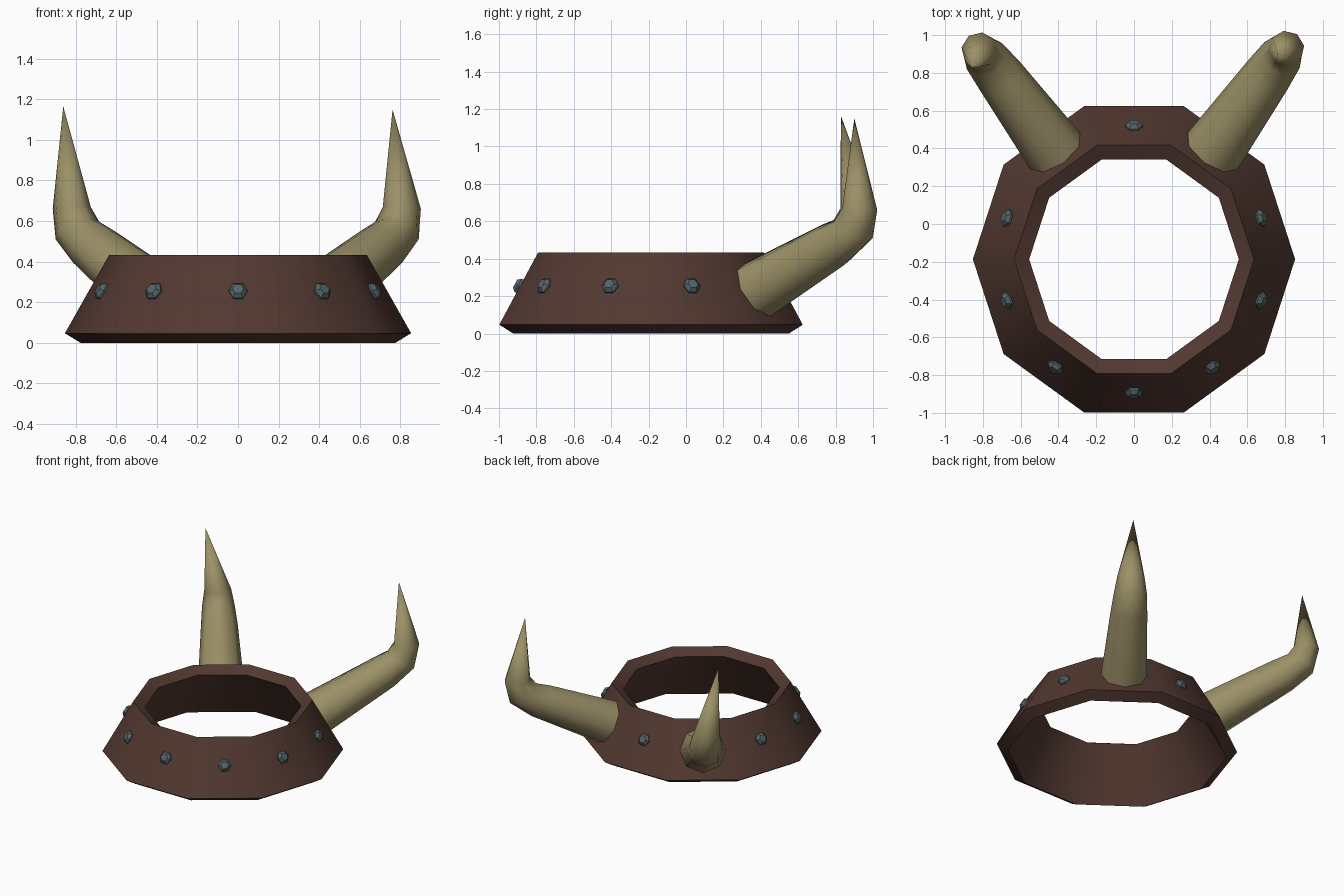
import bpy, bmesh
from math import sin, cos, pi, radians
from mathutils import Vector, Matrix

old = bpy.data.objects.get("Cube")
if old:
    bpy.data.objects.remove(old, do_unlink=True)

CENTRE = Vector((0, -0.187, 0))   # axis of the band
UP = Vector((0, 0, 1))


def material(name, colour):
    mat = bpy.data.materials.new(name)
    mat.use_nodes = True
    mat.diffuse_color = (*colour, 1)
    mat.node_tree.nodes["Principled BSDF"].inputs["Base Color"].default_value = (*colour, 1)
    return mat


leather = material("brown leather", (0.085, 0.040, 0.030))
bone = material("horn tan", (0.33, 0.28, 0.135))
steel = material("blue grey steel", (0.085, 0.13, 0.145))


def finish(name, bm, mat, angle):
    bmesh.ops.recalc_face_normals(bm, faces=bm.faces)
    mesh = bpy.data.meshes.new(name)
    bm.to_mesh(mesh)
    bm.free()
    mesh.materials.append(mat)
    obj = bpy.data.objects.new(name, mesh)
    bpy.context.collection.objects.link(obj)
    bpy.ops.object.select_all(action='DESELECT')
    obj.select_set(True)
    bpy.context.view_layer.objects.active = obj
    bpy.ops.object.shade_smooth_by_angle(angle=radians(angle))
    return obj


def bridge(bm, a, b):
    n = len(a)
    for i in range(n):
        j = (i + 1) % n
        bm.faces.new((a[i], a[j], b[j], b[i]))


# Flared ten-sided band, a closed profile swept around the axis
def make_band():
    bm = bmesh.new()
    profile = [(0.853, 0.047), (0.635, 0.433), (0.555, 0.388), (0.775, 0.0)]
    loops = [[bm.verts.new(CENTRE + Vector((r * cos(i * pi / 5), r * sin(i * pi / 5), z)))
              for i in range(10)] for r, z in profile]
    for k in range(len(loops)):
        bridge(bm, loops[k], loops[(k + 1) % len(loops)])
    finish("band", bm, leather, 40)


# Low hexagonal stud with a chamfered head, lying on a panel
def make_stud(name, degrees):
    a = radians(degrees)
    radial = Vector((cos(a), sin(a), 0))
    side = Vector((-sin(a), cos(a), 0))
    normal = (radial * 0.88 + UP * 0.48).normalized()
    rise = normal.cross(side)
    origin = CENTRE + radial * 0.697 + UP * 0.25
    bm = bmesh.new()
    loops = []
    for radius, height in ((0.045, -0.02), (0.047, 0.015), (0.028, 0.034)):
        loops.append([bm.verts.new(origin + normal * height
                                   + side * radius * cos(i * pi / 3)
                                   + rise * radius * sin(i * pi / 3)) for i in range(6)])
    bridge(bm, loops[0], loops[1])
    bridge(bm, loops[1], loops[2])
    bm.faces.new(loops[0])
    bm.faces.new(loops[2])
    finish(name, bm, steel, 30)


# Bent, tapering horn: rings of (distance out, height, radius, tilt), then a point
def make_horn(name, mirror, tip_shift, tip_height):
    a = radians(54)
    out = Vector((cos(a), sin(a), 0))
    side = Vector((-sin(a), cos(a), 0))
    rings = [(0.66, 0.212, 0.167, 28), (1.2, 0.472, 0.13, 34), (1.335, 0.553, 0.116, 58),
             (1.377, 0.665, 0.095, 86)]
    bm = bmesh.new()
    loops = []
    for k, (r, z, radius, tilt) in enumerate(rings):
        t = radians(tilt)
        across = UP * cos(t) - out * sin(t)
        mid = CENTRE + out * r + UP * z + side * tip_shift * 0.04 * k
        loops.append([bm.verts.new(mid + across * radius * cos(i * pi / 4)
                                   + side * radius * sin(i * pi / 4)) for i in range(8)])
    for lower, upper in zip(loops, loops[1:]):
        bridge(bm, lower, upper)
    bm.faces.new(loops[0])
    tip = bm.verts.new(CENTRE + out * 1.327 + side * tip_shift + UP * tip_height)
    for i in range(8):
        bm.faces.new((loops[-1][i], loops[-1][(i + 1) % 8], tip))
    if mirror:
        bmesh.ops.transform(bm, matrix=Matrix.Scale(-1, 4, Vector((1, 0, 0))), verts=bm.verts)
    finish(name, bm, bone, 60)


make_band()
# One stud on each panel except the two that carry horns
for index, degrees in enumerate((90, 162, 198, 234, 270, 306, 342, 18)):
    make_stud(f"stud_{index + 1}", degrees)
make_horn("left_horn", False, 0.023, 1.15)
make_horn("right_horn", True, -0.10, 1.165)
